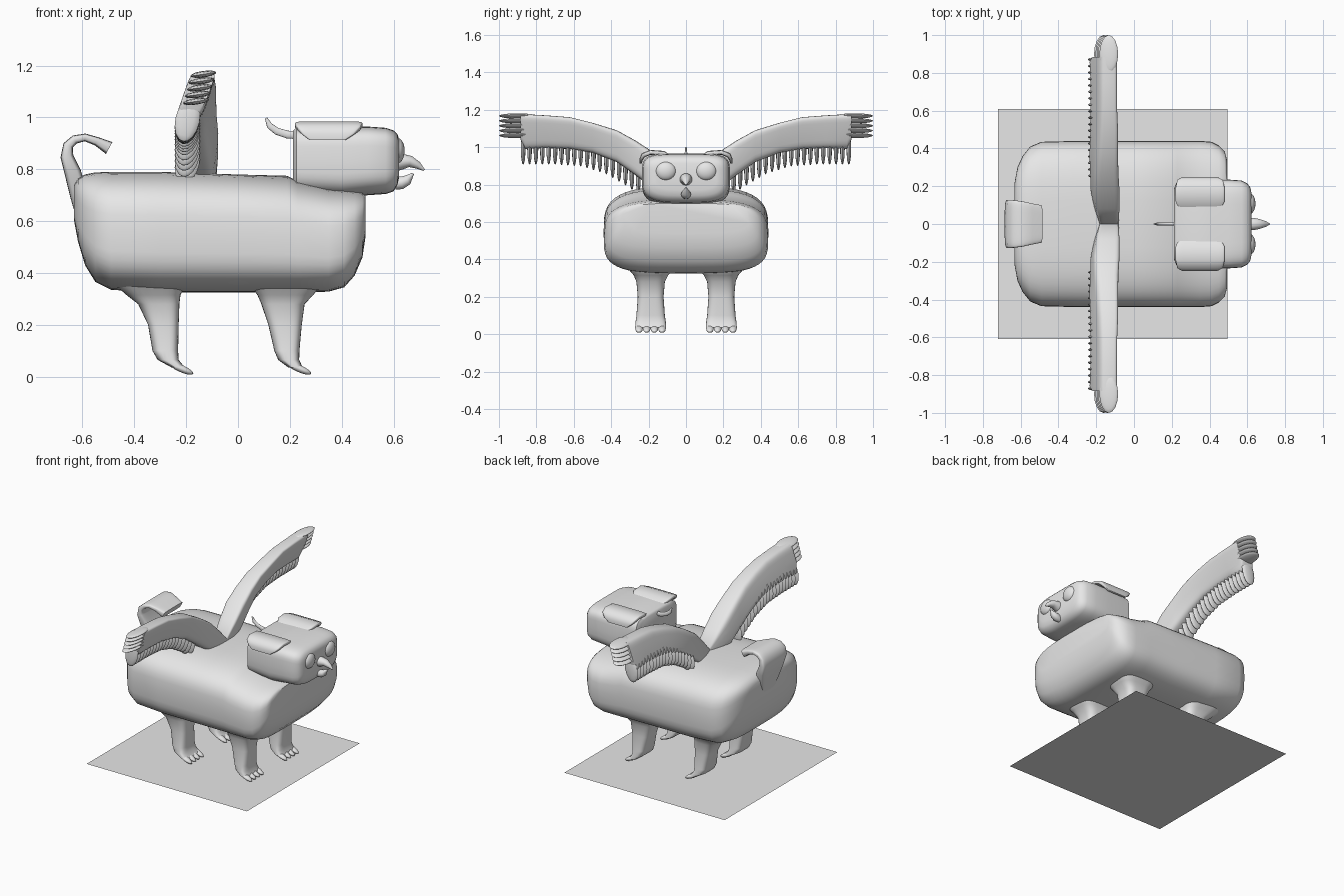
import bpy, bmesh, math
from mathutils import Vector, Matrix

if "Cube" in bpy.data.objects:
    bpy.data.objects.remove(bpy.data.objects["Cube"])

GREY = bpy.data.materials.new("plain_grey")
GREY.diffuse_color = (0.8, 0.8, 0.8, 1)
GREY.use_nodes = True
GREY.node_tree.nodes["Principled BSDF"].inputs["Base Color"].default_value = GREY.diffuse_color


def finish(name, bm, mirror=False, angle=50):
    bmesh.ops.recalc_face_normals(bm, faces=bm.faces)
    me = bpy.data.meshes.new(name)
    bm.to_mesh(me)
    bm.free()
    me.shade_smooth()
    me.set_sharp_from_angle(angle=math.radians(angle))
    me.materials.append(GREY)
    ob = bpy.data.objects.new(name, me)
    bpy.context.collection.objects.link(ob)
    if mirror:
        m = ob.modifiers.new("mirror", 'MIRROR')
        m.use_axis = (False, True, False)
        m.use_clip = False
        m.use_mirror_merge = False
    return ob


def ring(c, u, v, e=4, ev=None, n=40):
    """Rounded-box outline around c with half axes u and v; ev shapes the lower half."""
    pts = []
    for i in range(n):
        t = 2 * math.pi * i / n
        k = 2 / (ev if ev and math.sin(t) < 0 else e)
        cs = math.copysign(abs(math.cos(t)) ** k, math.cos(t))
        sn = math.copysign(abs(math.sin(t)) ** k, math.sin(t))
        pts.append(Vector(c) + Vector(u) * cs + Vector(v) * sn)
    return pts


def loft(bm, rings):
    loops = [[bm.verts.new(p) for p in r] for r in rings]
    n = len(loops[0])
    for a, b in zip(loops, loops[1:]):
        for i in range(n):
            j = (i + 1) % n
            bm.faces.new((a[i], a[j], b[j], b[i]))
    bm.faces.new(loops[0])
    bm.faces.new(loops[-1])


def sweep(bm, path, axis, e=2, n=20):
    """Path rows: (point, half width along axis, half thickness in the path plane)."""
    axis = Vector(axis)
    rings = []
    for i, (p, a, b) in enumerate(path):
        t = Vector(path[min(i + 1, len(path) - 1)][0]) - Vector(path[max(i - 1, 0)][0])
        rings.append(ring(p, axis * a, t.normalized().cross(axis) * b, e, n=n))
    loft(bm, rings)


def along_x(name, rows, e, ev):
    bm = bmesh.new()
    loft(bm, [ring((x, 0, (lo + hi) / 2), (0, w, 0), (0, 0, (hi - lo) / 2), e, ev, 48)
              for x, w, lo, hi in rows])
    return finish(name, bm)


def blob(bm, c, r, rot=0, seg=12):
    m = Matrix.Translation(c) @ Matrix.Rotation(rot, 4, 'Y') @ Matrix.Diagonal((*r, 1))
    bmesh.ops.create_uvsphere(bm, u_segments=seg, v_segments=seg // 2 + 2, radius=1, matrix=m)


# ground sheet
bm = bmesh.new()
bm.faces.new([bm.verts.new(p) for p in
              ((-.72, -.61, 0), (.495, -.61, 0), (.495, .61, 0), (-.72, .61, 0))])
finish("ground_sheet", bm)

# body and head
along_x("body", [(-.632, .22, .60, .74), (-.617, .30, .52, .765), (-.59, .36, .43, .78),
                 (-.55, .41, .365, .788), (-.49, .435, .335, .79), (-.3, .44, .325, .79),
                 (0, .44, .325, .78), (.19, .44, .325, .775), (.23, .44, .325, .755),
                 (.35, .44, .328, .725), (.41, .435, .345, .72), (.45, .415, .39, .715),
                 (.48, .385, .46, .71), (.492, .34, .54, .70)], 3.2, 3.8)
along_x("head", [(.213, .19, .72, .95), (.225, .22, .70, .962), (.4, .235, .69, .965),
                 (.5, .235, .70, .965), (.57, .23, .705, .96), (.6, .215, .715, .95),
                 (.615, .195, .74, .935), (.622, .165, .77, .915)], 5, 3.6)

# eyes
bm = bmesh.new()
blob(bm, (.613, .108, .872), (.03, .055, .05), 0, 24)
finish("eye", bm, True)

# beak, upper and lower
bm = bmesh.new()
sweep(bm, [((.60, 0, .825), .034, .035), ((.635, 0, .83), .032, .03), ((.665, 0, .83), .026, .022),
           ((.695, 0, .815), .016, .014), ((.718, 0, .797), .003, .004)], (0, 1, 0))
finish("upper_beak", bm)
bm = bmesh.new()
sweep(bm, [((.605, 0, .745), .02, .024), ((.63, 0, .748), .026, .025), ((.652, 0, .758), .022, .02),
           ((.676, 0, .784), .003, .004)], (0, 1, 0))
finish("lower_beak", bm)

# ear flaps folding over the sides of the head
bm = bmesh.new()
sweep(bm, [((.35, .085, .95), .11, .008), ((.35, .12, .968), .13, .012), ((.35, .19, .972), .13, .013),
           ((.35, .228, .957), .122, .013), ((.348, .24, .935), .10, .01), ((.345, .243, .913), .07, .006)],
      (1, 0, 0), 6, 32)
finish("ear", bm, True)

# thin crest curling behind the head
bm = bmesh.new()
sweep(bm, [((.24, 0, .932), .008, .016), ((.19, 0, .934), .008, .015), ((.15, 0, .947), .008, .014),
           ((.122, 0, .968), .007, .012), ((.108, 0, .998), .004, .005)], (0, 1, 0))
finish("crest", bm)

# broad curled tail
bm = bmesh.new()
sweep(bm, [((-.605, 0, .60), .05, .015), ((-.613, 0, .70), .09, .035), ((-.638, 0, .79), .12, .032),
           ((-.66, 0, .85), .128, .025), ((-.655, 0, .892), .128, .02), ((-.63, 0, .915), .125, .017),
           ((-.59, 0, .923), .12, .015), ((-.545, 0, .908), .11, .017), ((-.497, 0, .882), .10, .026)],
      (0, 1, 0), 5, 32)
finish("tail", bm)

# legs with four toes each
LEG_Z = [.40, .35, .315, .28, .2, .1, .065, .035]
LEG_Y = [(.05, .34), (.07, .31), (.095, .28), (.113, .265), (.12, .258), (.113, .265), (.108, .27), (.106, .272)]
LEGS = {
    "front_leg": [(.02, .34), (.05, .32), (.075, .29), (.09, .257), (.117, .246), (.14, .237), (.155, .236), (.195, .25)],
    "back_leg": [(-.50, -.19), (-.47, -.205), (-.43, -.222), (-.385, -.226), (-.347, -.229), (-.33, -.231),
                 (-.31, -.229), (-.255, -.205)]}
for name, xs in LEGS.items():
    bm = bmesh.new()
    loft(bm, [ring(((x0 + x1) / 2, (y0 + y1) / 2, z), ((x1 - x0) / 2, 0, 0), (0, (y1 - y0) / 2, 0), 3.5)
              for z, (x0, x1), (y0, y1) in zip(LEG_Z, xs, LEG_Y)])
    foot = xs[-1][1] - .015
    for i in range(4):
        blob(bm, (foot, .128 + i * .041, .032), (.052, .021, .014), math.radians(24))
    finish(name, bm, True)


# wings: a leaning panel, its lower edge further back than the upper one
def lean(z):
    return -.13 - .27 * max(0, 1.18 - z)


bm = bmesh.new()
rows = []
for y, lo, hi, x0, x1, half in [
        (0, .75, .80, -.135, -.13, .05), (.08, .75, .885, -.15, -.135, .062), (.17, .775, .97, -.165, -.14, .07),
        (.27, .85, 1.035, -.175, -.14, .065), (.37, .92, 1.09, -.185, -.135, .06), (.5, .97, 1.13, -.185, -.13, .055),
        (.62, .99, 1.16, -.19, -.13, .05), (.75, .995, 1.17, -.19, -.13, .05), (.86, .99, 1.176, -.195, -.13, .05),
        (.885, 1.04, 1.176, -.18, -.13, .048)]:
    rows.append(ring(((x0 + x1) / 2, y, (lo + hi) / 2), (half, 0, 0), ((x1 - x0) / 2, 0, (hi - lo) / 2), 5, n=32))
loft(bm, rows)
finish("wing", bm, True)

# hanging feathers follow the lower wing edge
EDGE = [(.24, .83), (.3, .875), (.42, .945), (.55, .985), (.7, .995), (.9, .995)]
bm = bmesh.new()
for i in range(19):
    y = .245 + i * .0342
    for (ya, za), (yb, zb) in zip(EDGE, EDGE[1:]):
        if ya <= y <= yb:
            z = za + (zb - za) * (y - ya) / (yb - ya)
    blob(bm, (-.195, y + .01, z - .005), (.047, .0125, .085), math.radians(12))
finish("lower_feathers", bm, True)

# wing tip feathers
bm = bmesh.new()
for i in range(5):
    z = 1.062 + i * .0262
    blob(bm, (lean(z), .90, z), (.05, .1, .0125), math.radians(-8), 16)
finish("tip_feathers", bm, True)
